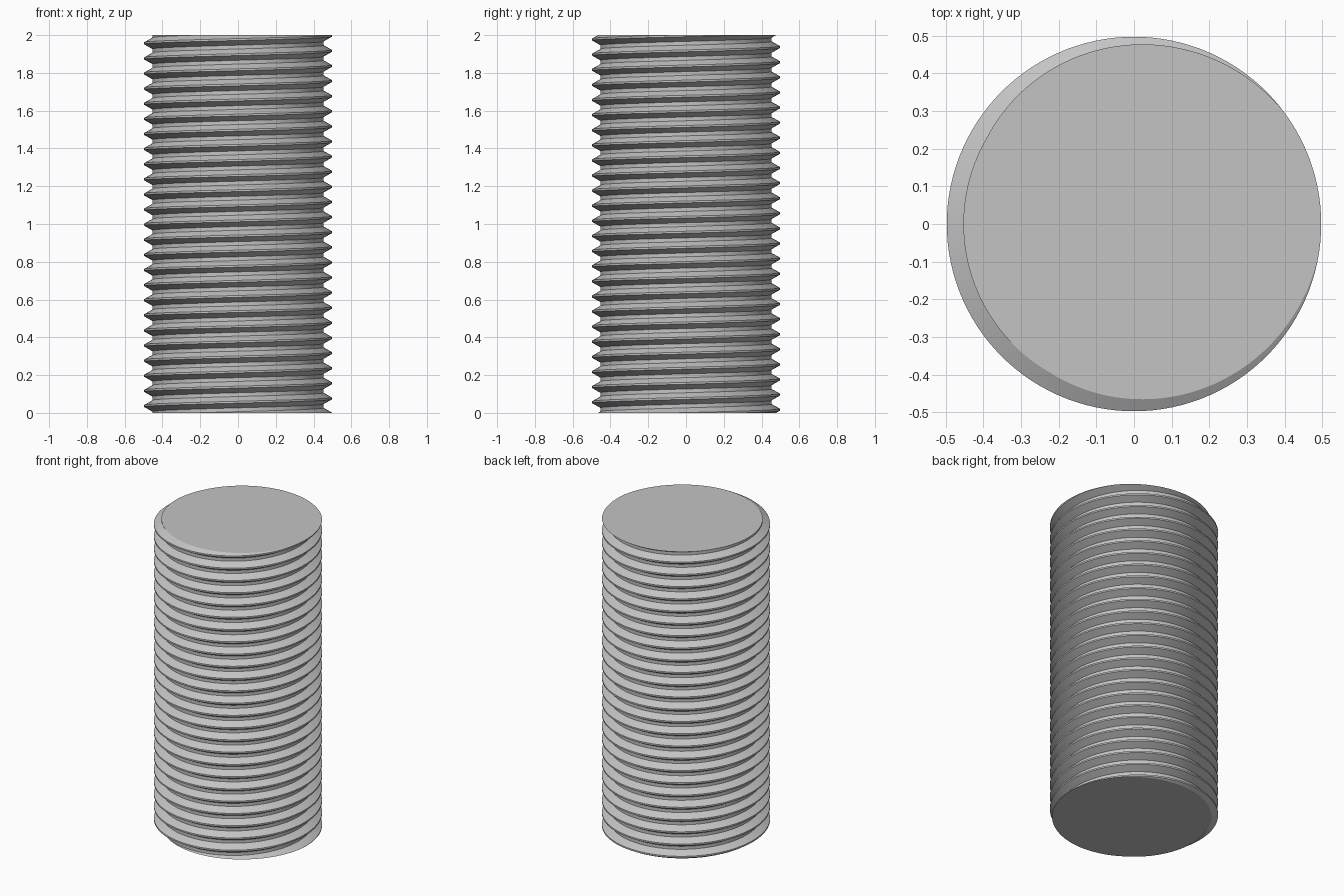
import bpy, bmesh, math

cube = bpy.data.objects.get("Cube")
if cube:
    bpy.data.objects.remove(cube, do_unlink=True)

HEIGHT = 2.0
TURNS = 25
PITCH = HEIGHT / TURNS
CREST, ROOT = 0.497, 0.453
SEGMENTS = 120
PHASE = math.radians(15)   # angle at which the crest meets the top

# One pitch of the thread profile: (radius, height as a share of the pitch)
profile = [(CREST, -1 / 16), (CREST, 1 / 16), (ROOT, 3 / 8), (ROOT, 5 / 8)]

# Stack of profiles, longer than the rod so that it can be trimmed
line = [(r, (turn + h) * PITCH) for turn in range(-2, TURNS + 3) for r, h in profile]

bm = bmesh.new()
columns = []
for s in range(SEGMENTS + 1):
    a = 2 * math.pi * s / SEGMENTS
    rise = PITCH * (a - PHASE) / (2 * math.pi)
    columns.append([bm.verts.new((r * math.cos(a), r * math.sin(a), z + rise))
                    for r, z in line])
for left, right in zip(columns, columns[1:]):
    for i in range(len(line) - 1):
        bm.faces.new((left[i], right[i], right[i + 1], left[i + 1]))

# Join the seam, where each turn runs into the next
bmesh.ops.remove_doubles(bm, verts=bm.verts[:], dist=0.0001)

# Flat ends: trim at the bottom and top, then cap
for z, direction in ((0, -1), (HEIGHT, 1)):
    cut = bmesh.ops.bisect_plane(
        bm, geom=bm.verts[:] + bm.edges[:] + bm.faces[:], dist=0.000001,
        plane_co=(0, 0, z), plane_no=(0, 0, direction), clear_outer=True)
    rim = [e for e in cut["geom_cut"]
           if isinstance(e, bmesh.types.BMEdge) and e.is_boundary]
    bmesh.ops.edgeloop_fill(bm, edges=rim)
bmesh.ops.recalc_face_normals(bm, faces=bm.faces[:])

mesh = bpy.data.meshes.new("threaded_rod")
bm.to_mesh(mesh)
bm.free()
rod = bpy.data.objects.new("threaded_rod", mesh)
bpy.context.collection.objects.link(rod)

# Plain grey steel
steel = bpy.data.materials.new("grey_steel")
steel.use_nodes = True
colour = (0.55, 0.55, 0.55, 1)
steel.diffuse_color = colour
steel.node_tree.nodes["Principled BSDF"].inputs["Base Color"].default_value = colour
mesh.materials.append(steel)

# Smooth round the thread, sharp along its edges
bpy.ops.object.select_all(action="DESELECT")
rod.select_set(True)
bpy.context.view_layer.objects.active = rod
bpy.ops.object.shade_smooth_by_angle(angle=math.radians(25))
